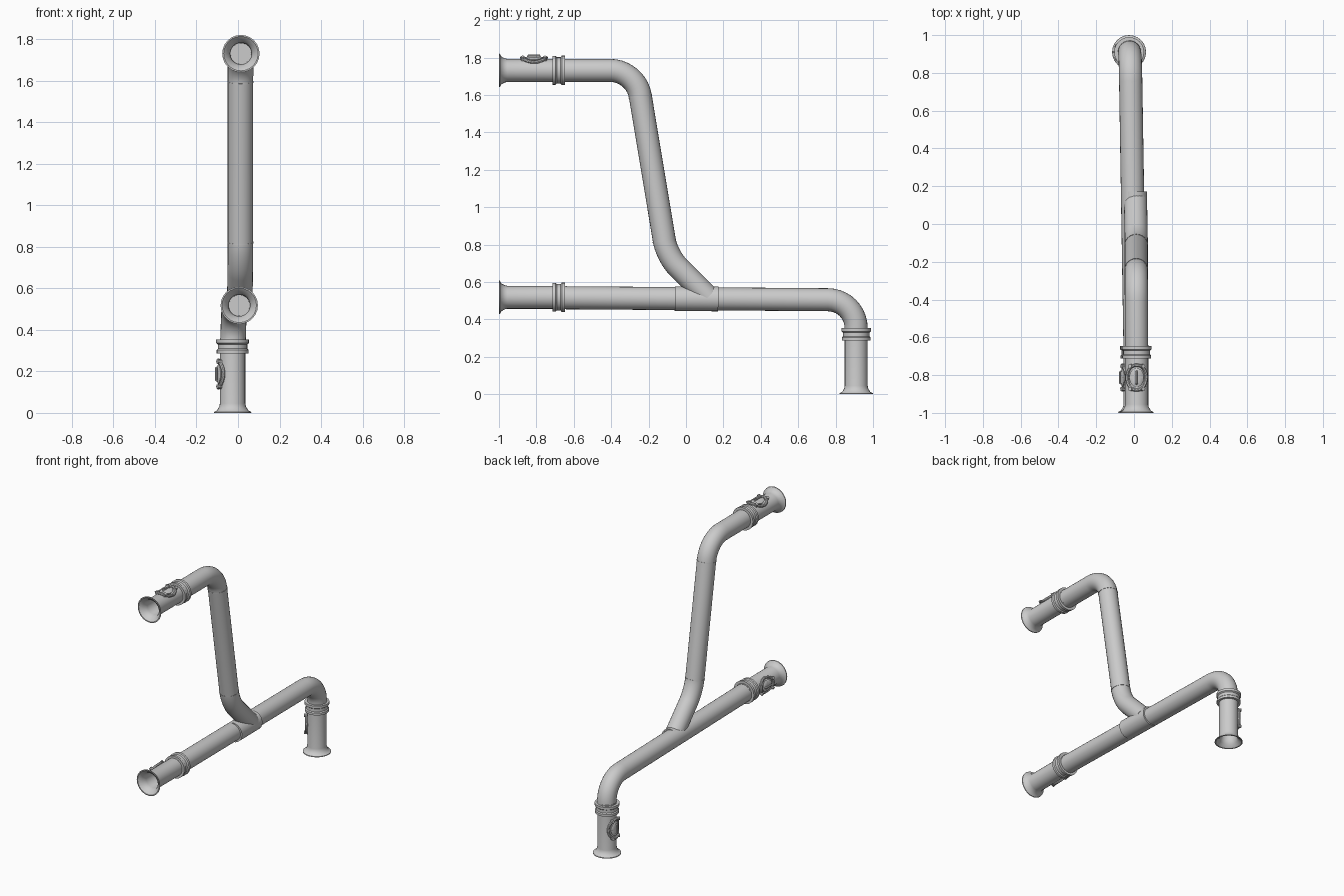
import bpy, bmesh, math
from mathutils import Vector

if "Cube" in bpy.data.objects:
    bpy.data.objects.remove(bpy.data.objects["Cube"])

PIPE_R = 0.0615


def finish(bm, name):
    bmesh.ops.recalc_face_normals(bm, faces=bm.faces)
    me = bpy.data.meshes.new(name)
    bm.to_mesh(me)
    bm.free()
    ob = bpy.data.objects.new(name, me)
    bpy.context.collection.objects.link(ob)
    bpy.context.view_layer.objects.active = ob
    ob.select_set(True)
    bpy.ops.object.shade_smooth_by_angle(angle=math.radians(35))
    ob.select_set(False)
    return ob


def skin(bm, rings, closed=False):
    """Join equal-length vertex rings with quads."""
    pairs = list(zip(rings, rings[1:])) + ([(rings[-1], rings[0])] if closed else [])
    for a, b in pairs:
        n = len(a)
        for i in range(n):
            bm.faces.new((a[i], a[(i + 1) % n], b[(i + 1) % n], b[i]))


def ring_verts(bm, centre, u, v, r, sides):
    return [bm.verts.new(centre + r * (math.cos(a) * u + math.sin(a) * v))
            for a in (2 * math.pi * i / sides for i in range(sides))]


def lathe(name, origin, axis, profile, closed=False, sides=24):
    """Revolve (distance, radius) pairs around an axis."""
    bm = bmesh.new()
    w = axis.normalized()
    u = w.orthogonal().normalized()
    v = w.cross(u)
    rings = [ring_verts(bm, origin + w * t, u, v, r, sides) for t, r in profile]
    skin(bm, rings, closed)
    if not closed:
        bm.faces.new(rings[0])
        bm.faces.new(rings[-1])
    return finish(bm, name)


def fillet(a, corner, b, length, steps=10):
    """Rounded corner between two straight runs."""
    p = corner + (a - corner).normalized() * length
    q = corner + (b - corner).normalized() * length
    ts = [i / steps for i in range(steps + 1)]
    k = 0.56    # cubic handle ratio, close to a circular arc
    h1, h2 = p.lerp(corner, k), q.lerp(corner, k)
    return [p * (1 - t)**3 + h1 * 3 * t * (1 - t)**2 + h2 * 3 * t * t * (1 - t) + q * t**3 for t in ts]


def sweep(name, pts, r, closed=False, sides=24):
    """Round tube along a path."""
    bm = bmesh.new()
    n = len(pts)
    rings, u = [], None
    for i, p in enumerate(pts):
        if closed:
            w = (pts[(i + 1) % n] - pts[i - 1]).normalized()
        else:
            w = (pts[min(i + 1, n - 1)] - pts[max(i - 1, 0)]).normalized()
        u = w.orthogonal() if u is None else u - w * u.dot(w)
        u.normalize()
        rings.append(ring_verts(bm, p, u, w.cross(u), r, sides))
    skin(bm, rings, closed)
    if not closed:
        bm.faces.new(rings[0])
        bm.faces.new(rings[-1])
    return finish(bm, name)


def hatch(name, end, axis, out):
    """Oval inspection cover wrapped over the pipe surface."""
    side = axis.cross(out)
    mid = end + axis * 0.187

    def on_pipe(s, t, lift):
        ang = s / PIPE_R
        return mid + axis * t + (side * math.sin(ang) + out * math.cos(ang)) * (PIPE_R + lift)

    def oval(a, b, lift, n=28):
        return [on_pipe(a * math.cos(q), b * math.sin(q), lift)
                for q in (2 * math.pi * i / n for i in range(n))]
    sweep(name + "_rim", oval(0.052, 0.066, 0.006), 0.009, True, 8)
    # raised cover plate inside the rim
    bm = bmesh.new()
    rings = [[bm.verts.new(p) for p in oval(0.036 * k, 0.05 * k, h)]
             for k, h in ((1.0, -0.004), (1.0, 0.008), (0.85, 0.011), (0.4, 0.011), (0.05, 0.011))]
    skin(bm, rings)
    bm.faces.new(rings[-1])
    finish(bm, name + "_cover")
    # clamp bolts around the rim and grab bar across the cover
    for i, (s, t) in enumerate(((0.028, 0.06), (-0.028, 0.06), (0.028, -0.06), (-0.028, -0.06))):
        sweep(f"{name}_bolt_{i}", [on_pipe(s, t, 0), on_pipe(s, t, 0.021)], 0.011, sides=10)
    sweep(name + "_bar", [on_pipe(0, t, h) for t, h in
                          ((-0.035, 0.005), (-0.03, 0.018), (0.03, 0.018), (0.035, 0.005))], 0.006, sides=8)


# open hollow end with flared lip, and coupling band profile
END = [(0.35, 0.05), (0.05, 0.052), (0.02, 0.06), (0.0, 0.083), (0.0, 0.09), (0.005, 0.089),
       (0.012, 0.075), (0.032, 0.064), (0.045, PIPE_R), (0.36, PIPE_R)]
BAND = [(0, 0.055), (0, 0.077), (0.016, 0.077), (0.022, 0.071), (0.043, 0.071),
        (0.049, 0.079), (0.066, 0.079), (0.066, 0.055)]

Y, Z, X = Vector((0, 1, 0)), Vector((0, 0, 1)), Vector((1, 0, 0))
ends = {
    "upper": (Vector((0.014, -1, 1.731)), Y, Z),
    "lower": (Vector((0.006, -1, 0.518)), Y, -X),
    "outlet": (Vector((-0.026, 0.91, 0)), Z, -X),
}
for key, (pos, axis, out) in ends.items():
    bm_profile = END
    ob = lathe(key + "_end_pipe", pos, axis, bm_profile)
    lathe(key + "_coupling", pos + axis * 0.287, axis, BAND, closed=True)
    hatch(key + "_hatch", pos, axis, out)

# upper pipe: horizontal run, steep drop, angled branch into the tee
a = Vector((0.014, -0.68, 1.731))
b = Vector((0.012, -0.267, 1.731))
c = Vector((0.012, -0.102, 0.739))
d = Vector((0.008, 0.118, 0.519))
top_bend, low_bend = fillet(a, b, c, 0.137), fillet(b, c, d, 0.085)
sweep("upper_pipe", [a] + top_bend + low_bend + [d], PIPE_R)

# lower pipe: long run turning down to the outlet
e = Vector((0.006, -0.68, 0.516))
f = Vector((-0.02, 0.91, 0.504))
g = Vector((-0.025, 0.91, 0.3))
sweep("lower_pipe", [e] + fillet(e, f, g, 0.152) + [g], PIPE_R)

# tee sleeve on the lower pipe and thin joint seams on the upper one
lathe("tee_sleeve", Vector((0.006, -0.06, 0.511)), f - e,
      [(0, 0.055), (0, 0.066), (0.232, 0.066), (0.232, 0.055)], closed=True)
for i, (p, w) in enumerate(((top_bend[-1], c - b), (low_bend[0], c - b))):
    lathe(f"joint_seam_{i}", p, w, [(0, 0.055), (0, 0.0632), (0.004, 0.0632), (0.004, 0.055)], closed=True)
